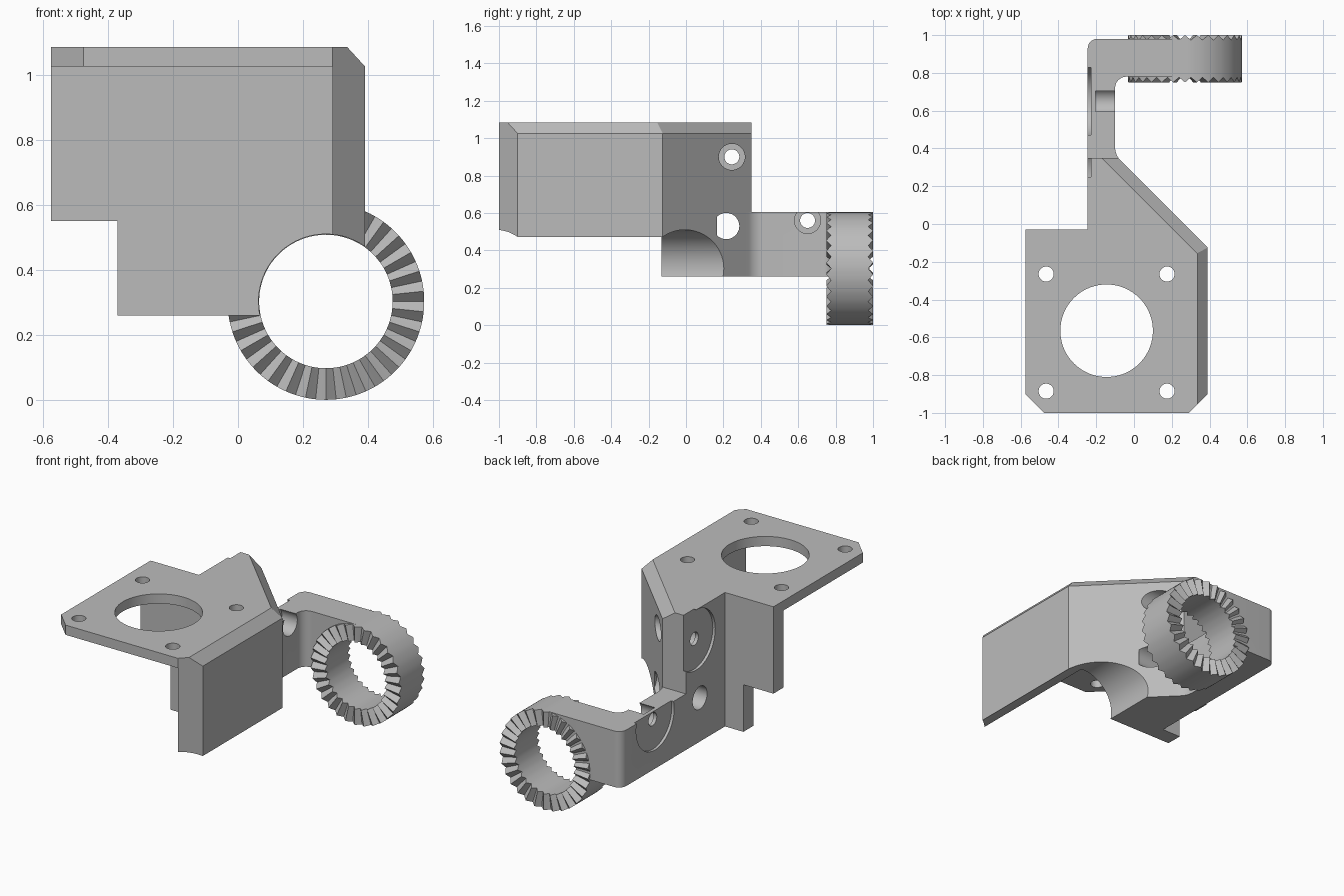
import bpy, bmesh, math
from mathutils import Vector, Matrix

cube = bpy.data.objects.get("Cube")
if cube:
    bpy.data.objects.remove(cube, do_unlink=True)

grey = bpy.data.materials.new("plain grey")
grey.use_nodes = True
grey.diffuse_color = (0.5, 0.5, 0.5, 1)
grey.node_tree.nodes["Principled BSDF"].inputs["Base Color"].default_value = (0.5, 0.5, 0.5, 1)


def finish(name, bm):
    bmesh.ops.recalc_face_normals(bm, faces=bm.faces)
    mesh = bpy.data.meshes.new(name)
    bm.to_mesh(mesh)
    bm.free()
    mesh.materials.append(grey)
    obj = bpy.data.objects.new(name, mesh)
    bpy.context.collection.objects.link(obj)
    return obj


def loft(name, layers):
    """Stack outlines given as (z, points) and close both ends."""
    bm = bmesh.new()
    rings = [[bm.verts.new((x, y, z)) for x, y in pts] for z, pts in layers]
    n = len(rings[0])
    for a, b in zip(rings, rings[1:]):
        for i in range(n):
            j = (i + 1) % n
            bm.faces.new((a[i], a[j], b[j], b[i]))
    bm.faces.new(rings[0])
    bm.faces.new(rings[-1])
    return finish(name, bm)


def rounded(corners, steps=8):
    """Outline whose (x, y, radius) corners are filleted."""
    out = []
    for i, (x, y, r) in enumerate(corners):
        p = Vector((x, y))
        if r == 0:
            out.append((x, y))
            continue
        u = (Vector(corners[i - 1][:2]) - p).normalized()
        v = (Vector(corners[(i + 1) % len(corners)][:2]) - p).normalized()
        half = u.angle(v) / 2
        c = p + (u + v).normalized() * r / math.sin(half)
        a = p + u * r / math.tan(half) - c
        b = p + v * r / math.tan(half) - c
        total = a.angle(b)
        for k in range(steps + 1):
            t = k / steps
            q = c + (a * math.sin((1 - t) * total) + b * math.sin(t * total)) / math.sin(total)
            out.append((q.x, q.y))
    return out


def box(lo, hi):
    rect = [(lo[0], lo[1]), (hi[0], lo[1]), (hi[0], hi[1]), (lo[0], hi[1])]
    return loft("cutter", [(lo[2], rect), (hi[2], rect)])


def rod(axis, start, end, u, v, radius, segments=48):
    """Cylinder along an axis; u and v are its other two coordinates."""
    bm = bmesh.new()
    bmesh.ops.create_cone(bm, cap_ends=True, segments=segments, radius1=radius,
                          radius2=radius, depth=end - start)
    mid = (start + end) / 2
    place = {"x": ((mid, u, v), Matrix.Rotation(math.pi / 2, 4, "Y")),
             "y": ((u, mid, v), Matrix.Rotation(math.pi / 2, 4, "X")),
             "z": ((u, v, mid), Matrix.Identity(4))}[axis]
    bm.transform(Matrix.Translation(place[0]) @ place[1])
    return finish("cutter", bm)


def combine(target, tool, operation="DIFFERENCE"):
    tool.hide_render = True
    mod = target.modifiers.new("cut", "BOOLEAN")
    mod.operation = operation
    mod.solver = "EXACT"
    mod.object = tool
    bpy.context.view_layer.objects.active = target
    bpy.ops.object.modifier_apply(modifier=mod.name)
    bpy.data.objects.remove(tool, do_unlink=True)


def smooth(obj, degrees):
    bpy.ops.object.select_all(action="DESELECT")
    obj.select_set(True)
    bpy.context.view_layer.objects.active = obj
    bpy.ops.object.shade_smooth_by_angle(angle=math.radians(degrees))


# Main block, with the top edge bevelled along the side and diagonal walls
left_edge = [(-0.245, 0.35), (-0.245, -0.03), (-0.575, -0.03), (-0.575, -0.9),
             (-0.475, -1), (0.29, -1)]
base = left_edge + [(0.39, -0.9), (0.39, -0.125), (-0.085, 0.35)]
top = left_edge + [(0.335, -0.955), (0.335, -0.155), (-0.17, 0.35)]
body = loft("bracket_body", [(0.26, base), (1.025, base), (1.085, top)])

# Hollow under the plate, and the step in the back wall
combine(body, box((-1, -2, 0), (0.29, -0.13, 1.025)))
combine(body, box((-1, -2, 0), (-0.37, 0.1, 0.55)))

# L-shaped arm that carries the ring
arm = rounded([(-0.245, 0.2, 0), (-0.245, 0.98, 0.05), (0.27, 0.98, 0), (0.27, 0.78, 0),
               (-0.1, 0.78, 0.06), (-0.1, 0.365, 0.1), (-0.05, 0.315, 0), (-0.15, 0.2, 0)])
combine(body, loft("arm", [(0.26, arm), (0.605, arm)]), "UNION")

# Long bore in line with the ring
ring_x, ring_z, inner, outer = 0.27, 0.303, 0.205, 0.302
combine(body, rod("y", -1.5, 1.5, ring_x, ring_z, inner + 0.002, 120))

# Plate opening and its four screw holes
combine(body, rod("z", 0.95, 1.2, -0.145, -0.565, 0.245, 72))
for x in (-0.465, 0.175):
    for y in (-0.265, -0.885):
        combine(body, rod("z", 0.95, 1.2, x, y, 0.04, 32))

# Shallow round recesses on the flat outer side
for y, z in ((0.25, 0.899), (0.65, 0.56)):
    combine(body, rod("x", -0.4, -0.228, y, z, 0.185, 64))
combine(body, box((-0.4, 0.25, 0.9), (-0.228, 0.4, 1.2)))

# Counterbored cross holes
for y, z, hole, bore in ((0.245, 0.9, 0.04, 0.07), (0.215, 0.53, 0.07, 0.1),
                         (0.65, 0.56, 0.04, 0.07)):
    combine(body, rod("x", -0.205, 1, y, z, bore))
    combine(body, rod("x", -0.4, 0.1, y, z, hole))
smooth(body, 25)

# Ring with radial teeth on both faces
bm = bmesh.new()
teeth, parts = 30, 4
loops = []
for i in range(teeth * parts):
    a = math.tau * i / (teeth * parts)
    lift = 0.026 * (1 - abs(i % parts - parts / 2) / (parts / 2))
    section = ((inner, 0.776 - lift), (outer, 0.776 - lift),
               (outer, 0.974 + lift), (inner, 0.974 + lift))
    loops.append([bm.verts.new((ring_x + r * math.cos(a), y, ring_z + r * math.sin(a)))
                  for r, y in section])
for i, a in enumerate(loops):
    b = loops[(i + 1) % len(loops)]
    for k in range(4):
        m = (k + 1) % 4
        bm.faces.new((a[k], a[m], b[m], b[k]))
ring = finish("toothed_ring", bm)
smooth(ring, 25)
